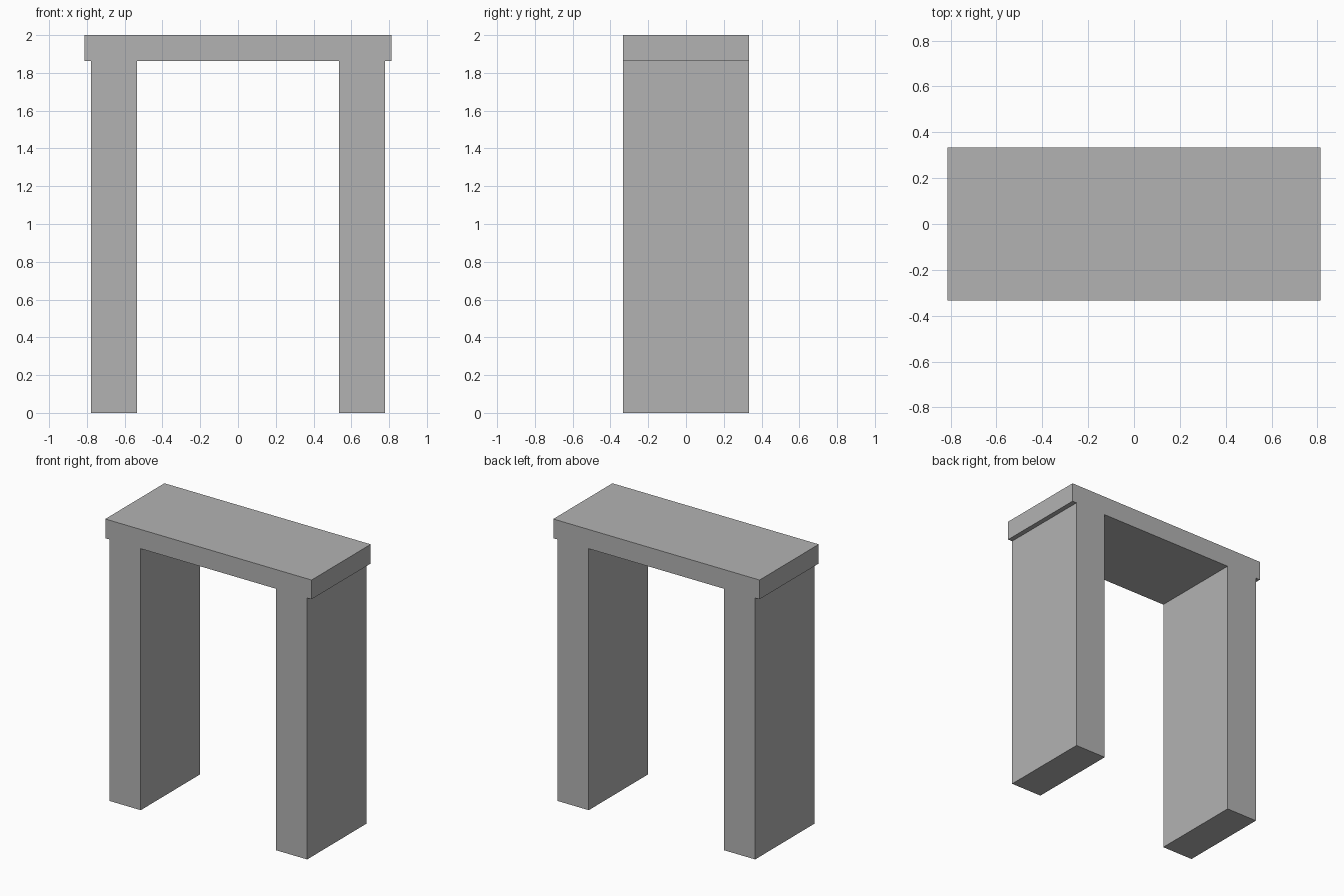
import bpy
import bmesh
from mathutils import Matrix, Vector

if "Cube" in bpy.data.objects:
    bpy.data.objects.remove(bpy.data.objects["Cube"], do_unlink=True)

# Stone material
stone = bpy.data.materials.new("stone_grey")
stone.use_nodes = True
grey = (0.45, 0.45, 0.45, 1)
stone.diffuse_color = grey
stone.node_tree.nodes["Principled BSDF"].inputs["Base Color"].default_value = grey


def block(name, size, location):
    """Add a flat-faced box of the given size, centred on location."""
    mesh = bpy.data.meshes.new(name)
    bm = bmesh.new()
    bmesh.ops.create_cube(bm, size=1, matrix=Matrix.Diagonal((*size, 1)))
    bm.to_mesh(mesh)
    bm.free()
    mesh.materials.append(stone)
    obj = bpy.data.objects.new(name, mesh)
    obj.location = Vector(location)
    bpy.context.collection.objects.link(obj)
    return obj


HEIGHT = 2.0
DEPTH = 0.666
WIDTH = 1.626
SLAB = 0.137
PILLAR = 0.245
PILLAR_X = 0.656
pillar_height = HEIGHT - SLAB

# Two upright pillars
for side, sign in (("left", 1), ("right", -1)):
    block(side + "_pillar", (PILLAR, DEPTH, pillar_height),
          (sign * PILLAR_X, 0, pillar_height / 2))

# Slab across the top, overhanging the pillars at each end
block("lintel_slab", (WIDTH, DEPTH, SLAB), (0, 0, HEIGHT - SLAB / 2))
